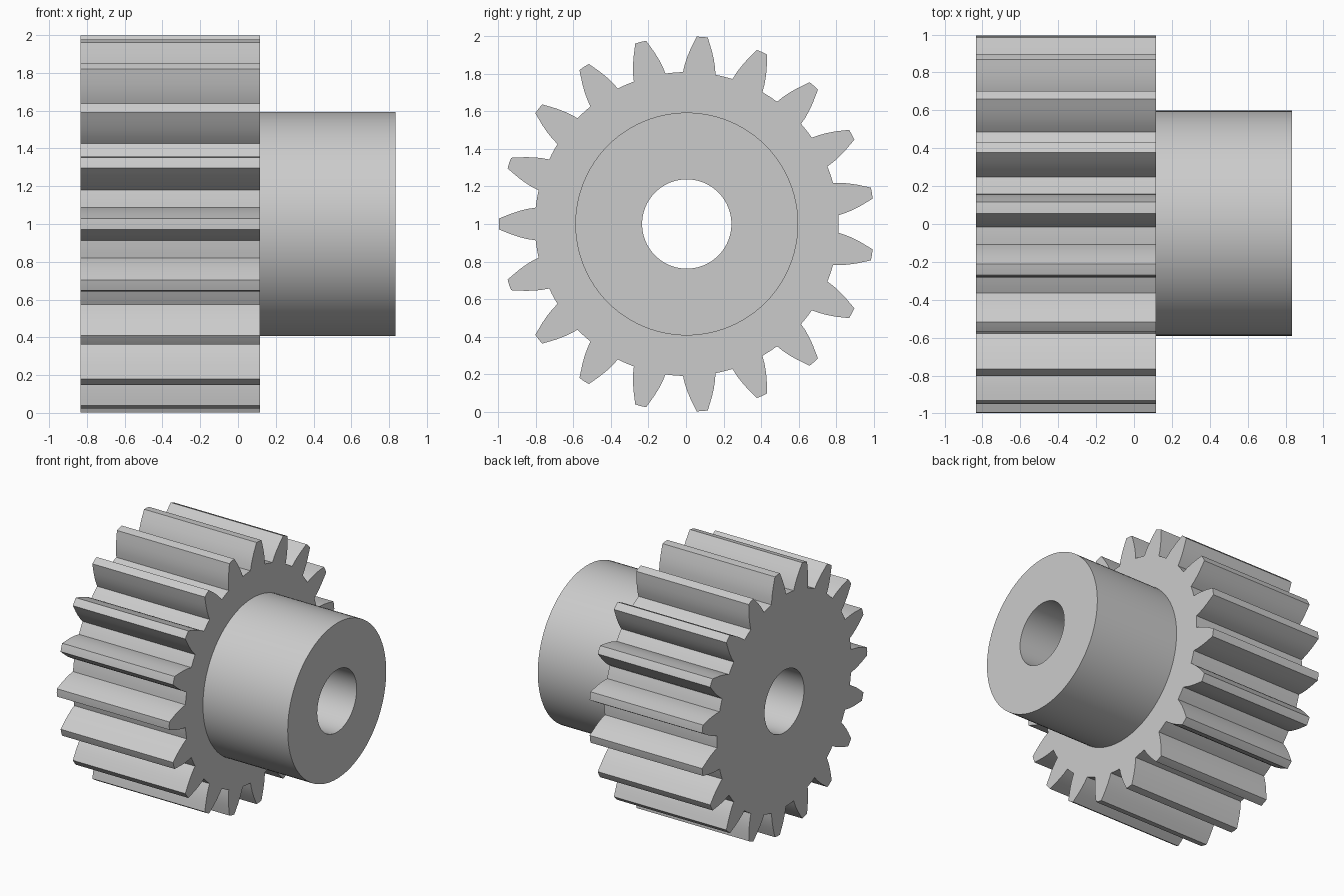
import bpy
import bmesh
from math import sin, cos, tau, pi, asin, radians

# Remove the default cube only
cube = bpy.data.objects.get("Cube")
if cube:
    bpy.data.objects.remove(cube, do_unlink=True)

# Main dimensions
TEETH = 19
X_BACK, X_STEP, X_FRONT = -0.833, 0.117, 0.833
HUB_R, BORE_R = 0.594, 0.238
CENTRE_Y, CENTRE_Z = 0.004, 1.0
SEGMENTS = 96
# Tooth flank: (radius, half width) from root to tip
FLANK = [(0.81, 0.087), (0.85, 0.081), (0.89, 0.071),
         (0.93, 0.058), (0.97, 0.042), (1.0, 0.03)]


def steel():
    mat = bpy.data.materials.new("light_grey_metal")
    colour = (0.6, 0.6, 0.6, 1.0)
    mat.diffuse_color = colour
    mat.use_nodes = True
    mat.node_tree.nodes["Principled BSDF"].inputs["Base Color"].default_value = colour
    return mat


def circle(radius):
    return [(radius, tau * i / SEGMENTS) for i in range(SEGMENTS)]


def gear_outline():
    """Polar points around all teeth; the first tooth points to -y."""
    pitch = tau / TEETH
    side = [(r, asin(w / r)) for r, w in FLANK]
    root_r, root_a = side[0]
    points = []
    for k in range(TEETH):
        mid = pi + k * pitch
        points += [(r, mid - a) for r, a in side]
        points.append((FLANK[-1][0] + 0.001, mid))
        points += [(r, mid + a) for r, a in reversed(side)]
        # rounded valley before the next tooth
        gap = pitch - 2 * root_a
        points += [(root_r, mid + root_a + gap * t / 3) for t in (1, 2)]
    return points


bm = bmesh.new()


def ring(points, x):
    """Closed loop of edges in a plane across the shaft axis."""
    verts = [bm.verts.new((x, CENTRE_Y + r * cos(a), CENTRE_Z + r * sin(a)))
             for r, a in points]
    for a, b in zip(verts, verts[1:] + verts[:1]):
        bm.edges.new((a, b))
    return verts


def wall(a, b):
    """Quads joining two loops with matching points."""
    for i in range(len(a)):
        j = (i + 1) % len(a)
        bm.faces.new((a[i], a[j], b[j], b[i])).smooth = True


def annulus(outer, inner):
    """Flat face between an outer loop and a hole."""
    edges = [bm.edges.get((loop[i - 1], loop[i]))
             for loop in (outer, inner) for i in range(len(loop))]
    bmesh.ops.triangle_fill(bm, edges=edges, use_beauty=True, normal=(1, 0, 0))


# Loops of the whole solid, from toothed rim to hub to bore
teeth = gear_outline()
rim_back, rim_front = ring(teeth, X_BACK), ring(teeth, X_STEP)
hub_base, hub_end = ring(circle(HUB_R), X_STEP), ring(circle(HUB_R), X_FRONT)
bore_end, bore_back = ring(circle(BORE_R), X_FRONT), ring(circle(BORE_R), X_BACK)

# End faces
annulus(rim_front, hub_base)
annulus(rim_back, bore_back)
wall(hub_end, bore_end)
# Toothed rim, hub barrel and bore
wall(rim_back, rim_front)
wall(hub_base, hub_end)
wall(bore_end, bore_back)
bmesh.ops.recalc_face_normals(bm, faces=bm.faces)

mesh = bpy.data.meshes.new("spur_gear_with_hub")
bm.to_mesh(mesh)
bm.free()
mesh.materials.append(steel())
gear = bpy.data.objects.new("spur_gear_with_hub", mesh)
bpy.context.collection.objects.link(gear)

# Smooth barrels and flanks, crisp corners
bpy.ops.object.select_all(action="DESELECT")
gear.select_set(True)
bpy.context.view_layer.objects.active = gear
bpy.ops.object.shade_smooth_by_angle(angle=radians(25))
